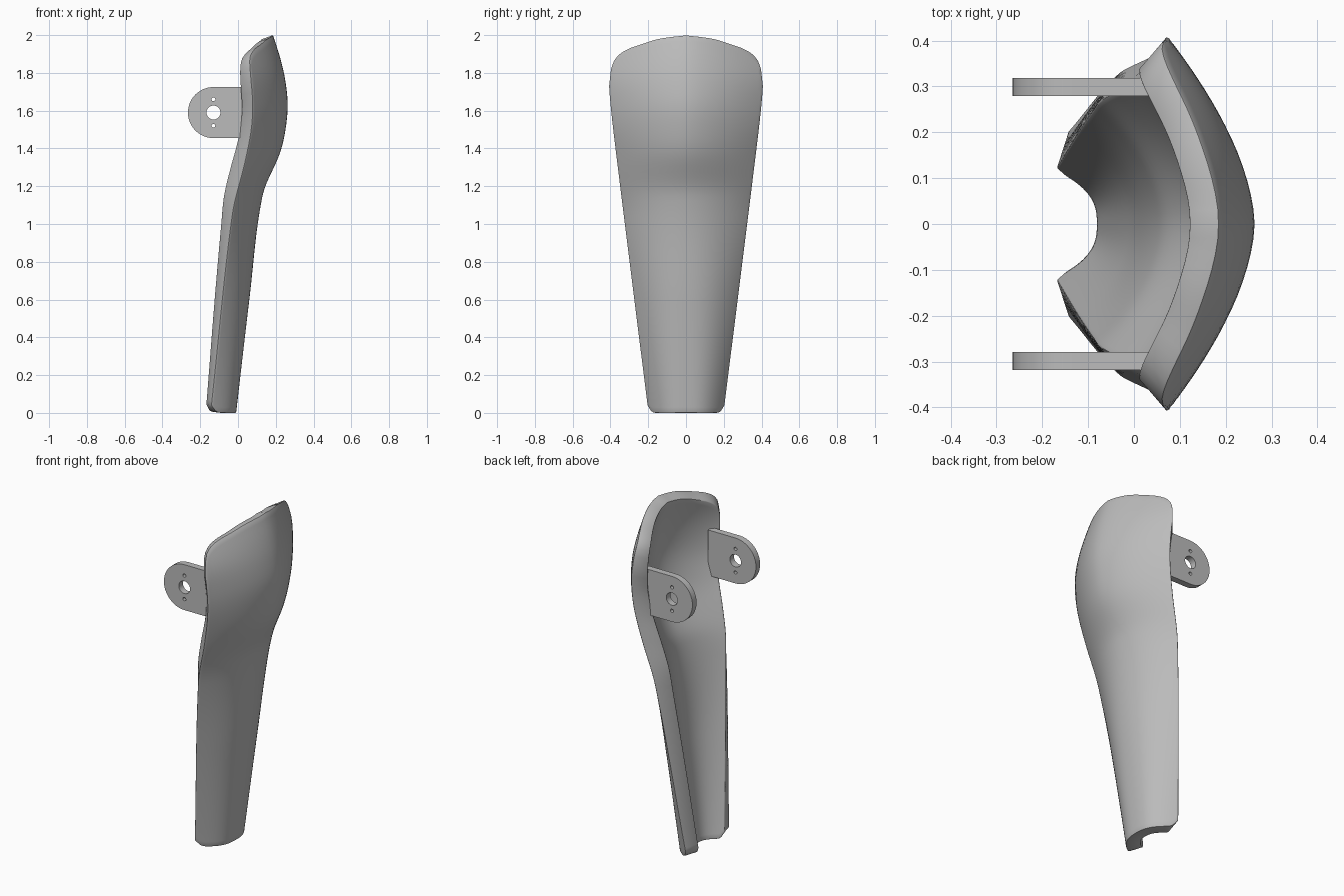
import bpy, bmesh, math

if "Cube" in bpy.data.objects:
    bpy.data.objects.remove(bpy.data.objects["Cube"])

grey = bpy.data.materials.new("plain grey")
grey.diffuse_color = (0.5, 0.5, 0.5, 1)
grey.use_nodes = True
grey.node_tree.nodes["Principled BSDF"].inputs["Base Color"].default_value = grey.diffuse_color


def curve_fn(pts):
    """Smooth interpolation through (t, value) points."""
    n = len(pts)
    tan = []
    for i in range(n):
        a, b = pts[max(i - 1, 0)], pts[min(i + 1, n - 1)]
        tan.append((b[1] - a[1]) / (b[0] - a[0]))

    def f(t):
        t = min(max(t, pts[0][0]), pts[-1][0])
        i = 0
        while i < n - 2 and t > pts[i + 1][0]:
            i += 1
        (t0, v0), (t1, v1) = pts[i], pts[i + 1]
        h = t1 - t0
        s = (t - t0) / h
        return (v0 * (1 + 2 * s) * (1 - s) ** 2 + tan[i] * h * s * (1 - s) ** 2
                + v1 * s * s * (3 - 2 * s) + tan[i + 1] * h * s * s * (s - 1))
    return f


# Height profiles: centre ridge, outer/inner side edges, half widths
ridge = curve_fn([(0, -.01), (.6, .06), (1.15, .13), (1.37, .22), (1.48, .248),
                  (1.62, .263), (1.75, .252), (1.87, .226), (2, .185)])
edge_out = curve_fn([(0, -.145), (.1, -.135), (1.05, -.03), (1.32, .035),
                     (1.5, .07), (1.64, .077), (1.8, .06), (2, -.02)])
edge_in = curve_fn([(0, -.172), (.6, -.125), (1, -.09), (1.15, -.075), (1.3, -.04),
                    (1.45, 0), (1.6, .02), (1.8, 0), (2, -.06)])
width_out = curve_fn([(0, .2), (.7, .288), (1.4, .375), (1.6, .398), (1.75, .41), (2, .415)])
width_in = curve_fn([(0, .115), (.7, .208), (1.4, .3), (1.75, .345), (2, .35)])
power = curve_fn([(0, 2.7), (.7, 2.2), (1.4, 1.75), (2, 1.7)])
# Top and bottom outlines across the width
top = curve_fn([(0, 2), (.34, 1.982), (.58, 1.952), (.78, 1.92), (.91, 1.875),
                (.975, 1.81), (1, 1.73)])
bottom = curve_fn([(0, 0), (.8, 0), (.92, .008), (1, .04)])

COLS, ROWS = 32, 64


def shell_point(i, j, inner):
    s = 2 * i / COLS - 1
    u = .5 * s + .5 * math.sin(s * math.pi / 2)
    a = abs(u)
    z0, z1 = bottom(a), top(a)
    if inner:
        z0, z1 = z0 + .006, z1 - .024
    z = z0 + (z1 - z0) * j / ROWS
    g = a ** power(z)
    if inner:
        x0 = ridge(z) - .072
        return (x0 - (x0 - edge_in(z)) * g, u * width_in(z), z)
    x0 = ridge(z)
    return (x0 - (x0 - edge_out(z)) * g, u * width_out(z), z)


# Curved shell: outer skin, inner skin and a rounded rim between them
bm = bmesh.new()
skins = [[[bm.verts.new(shell_point(i, j, k)) for j in range(ROWS + 1)]
          for i in range(COLS + 1)] for k in (False, True)]
for k, g in enumerate(skins):
    for i in range(COLS):
        for j in range(ROWS):
            q = [g[i][j], g[i + 1][j], g[i + 1][j + 1], g[i][j + 1]]
            bm.faces.new(q if k == 0 else q[::-1])
loop = ([(i, 0) for i in range(COLS)] + [(COLS, j) for j in range(ROWS)]
        + [(i, ROWS) for i in range(COLS, 0, -1)] + [(0, j) for j in range(ROWS, 0, -1)])
rim_edges = []
for (a, b), (c, d) in zip(loop, loop[1:] + loop[:1]):
    o1, o2, n1, n2 = skins[0][a][b], skins[0][c][d], skins[1][a][b], skins[1][c][d]
    bm.faces.new([o2, o1, n1, n2])
    rim_edges += [bm.edges.get((o1, o2)), bm.edges.get((n1, n2))]
bmesh.ops.recalc_face_normals(bm, faces=bm.faces)
bmesh.ops.bevel(bm, geom=rim_edges, offset=.009, segments=2, profile=.5,
                affect='EDGES', clamp_overlap=True)
me = bpy.data.meshes.new("shell")
bm.to_mesh(me)
bm.free()
shell = bpy.data.objects.new("shell", me)
bpy.context.collection.objects.link(shell)


def circle(cx, cy, r, n):
    return [(cx + r * math.cos(2 * math.pi * k / n), cy + r * math.sin(2 * math.pi * k / n))
            for k in range(n)]


# Mounting tabs: rounded plate with one large and two small holes
def tab(name, y):
    cx, cz, r = -.13, 1.59, .135
    arc = [(cx + r * math.cos(t), cz + r * math.sin(t))
           for t in (math.pi / 2 + math.pi * k / 24 for k in range(25))]
    outlines = [arc + [(.05, cz - r), (.05, cz + r)], circle(cx, cz, .037, 32),
                circle(cx, cz + .07, .01, 16), circle(cx, cz - .07, .01, 16)]
    cu = bpy.data.curves.new(name, 'CURVE')
    cu.dimensions = '2D'
    cu.fill_mode = 'BOTH'
    cu.extrude = .0195
    for pts in outlines:
        sp = cu.splines.new('POLY')
        sp.points.add(len(pts) - 1)
        for p, (x, z) in zip(sp.points, pts):
            p.co = (x, z, 0, 1)
        sp.use_cyclic_u = True
    ob = bpy.data.objects.new(name, cu)
    bpy.context.collection.objects.link(ob)
    ob.location.y = y
    ob.rotation_euler.x = math.pi / 2
    bpy.ops.object.select_all(action='DESELECT')
    ob.select_set(True)
    bpy.context.view_layer.objects.active = ob
    bpy.ops.object.convert(target='MESH')
    return bpy.context.view_layer.objects.active


parts = [shell, tab("left_tab", .2985), tab("right_tab", -.2985)]
for ob in parts:
    ob.data.materials.clear()
    ob.data.materials.append(grey)
    bpy.ops.object.select_all(action='DESELECT')
    ob.select_set(True)
    bpy.context.view_layer.objects.active = ob
    bpy.ops.object.shade_smooth_by_angle(angle=math.radians(40))
